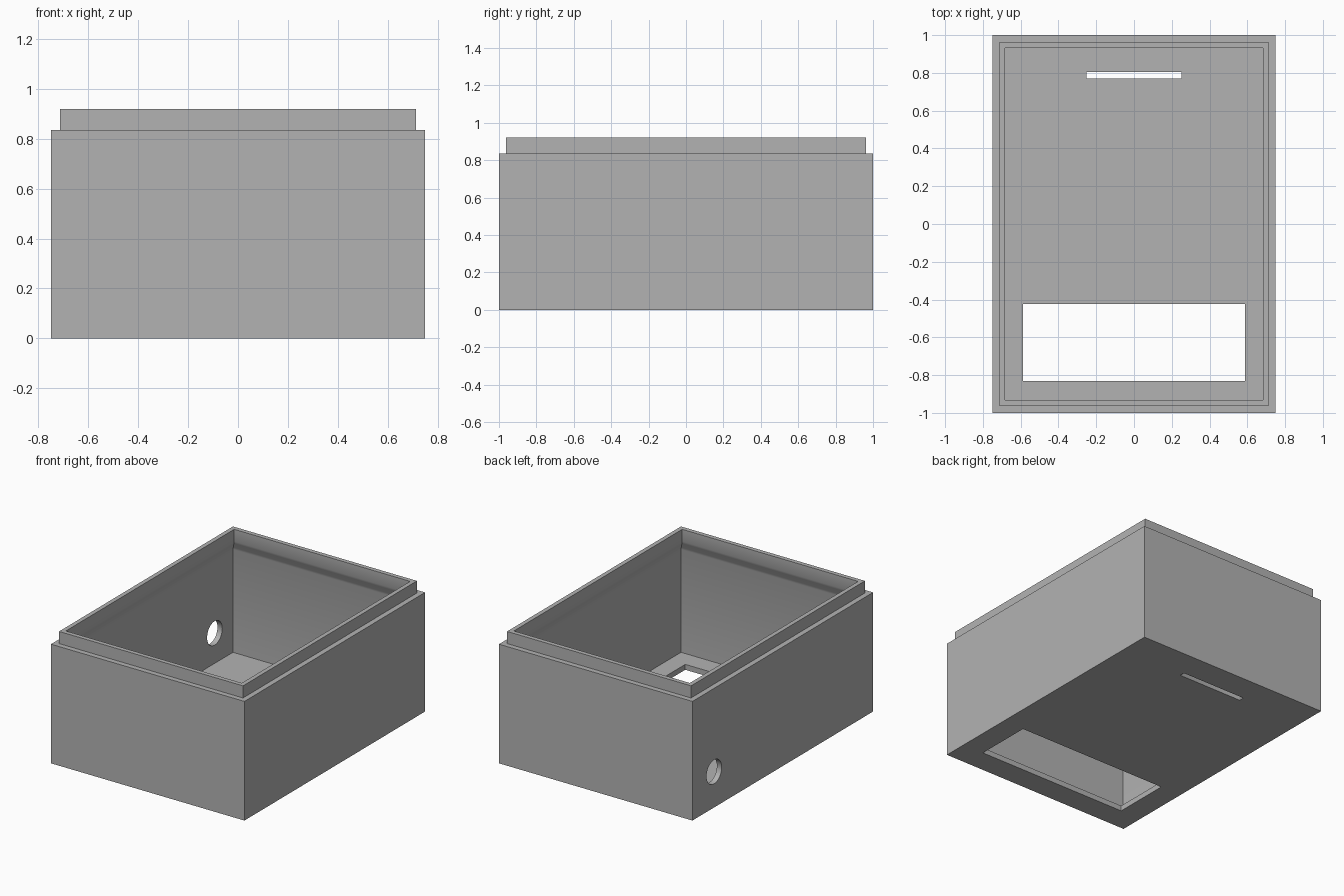
import bpy, bmesh, math
from mathutils import Matrix

old = bpy.data.objects.get("Cube")
if old:
    bpy.data.objects.remove(old, do_unlink=True)

HX, HY = 0.75, 1.0          # outer half sizes
WALL, LIP_IN = 0.037, 0.068  # wall thickness, inset of the lip's inner face
RIM, TOP, FLOOR = 0.835, 0.92, 0.038

grey = bpy.data.materials.new("plain grey")
grey.use_nodes = True
colour = (0.45, 0.45, 0.45, 1)
grey.diffuse_color = colour
grey.node_tree.nodes["Principled BSDF"].inputs["Base Color"].default_value = colour


def make_object(name, bm):
    bmesh.ops.recalc_face_normals(bm, faces=bm.faces)
    mesh = bpy.data.meshes.new(name)
    bm.to_mesh(mesh)
    bm.free()
    mesh.materials.append(grey)
    obj = bpy.data.objects.new(name, mesh)
    bpy.context.collection.objects.link(obj)
    return obj


def nested_box(name, profile):
    """Sweep an (inset, height) profile round the rectangle and cap both ends."""
    bm = bmesh.new()
    rings = []
    for inset, z in profile:
        x, y = HX - inset, HY - inset
        rings.append([bm.verts.new((sx * x, sy * y, z))
                      for sx, sy in ((-1, -1), (1, -1), (1, 1), (-1, 1))])
    for a, b in zip(rings, rings[1:]):
        for i in range(4):
            j = (i + 1) % 4
            bm.faces.new((a[i], a[j], b[j], b[i]))
    bm.faces.new(rings[0])
    bm.faces.new(rings[-1])
    return make_object(name, bm)


def cut(target, cutter):
    """Subtract the cutter from the target, then discard the cutter."""
    cutter.hide_render = True
    mod = target.modifiers.new("opening", "BOOLEAN")
    mod.operation, mod.solver, mod.object = "DIFFERENCE", "EXACT", cutter
    bpy.context.view_layer.objects.active = target
    bpy.ops.object.modifier_apply(modifier=mod.name)
    bpy.data.objects.remove(cutter, do_unlink=True)


def floor_cutter(name, x, y0, y1, corner=0):
    bm = bmesh.new()
    bmesh.ops.create_cube(bm, size=1)
    bmesh.ops.transform(bm, verts=bm.verts, matrix=Matrix.Translation((0, (y0 + y1) / 2, 0))
                        @ Matrix.Diagonal((2 * x, y1 - y0, 0.2, 1)))
    if corner:
        upright = [e for e in bm.edges if abs(e.verts[0].co.z - e.verts[1].co.z) > 0.1]
        bmesh.ops.bevel(bm, geom=upright, offset=corner, segments=3, profile=0.5, affect="EDGES")
    return make_object(name, bm)


# Open case: outer wall, stepped rim, lip, undercut below the lip, inner wall, floor
case = nested_box("open_case", [
    (0, 0), (0, RIM), (WALL, RIM), (WALL, TOP), (LIP_IN, TOP),
    (LIP_IN, RIM), (LIP_IN - 0.006, 0.818), (WALL + 0.006, 0.777),
    (WALL, 0.76), (WALL, FLOOR)])

# Floor openings: wide window at the front, narrow slot at the back
cut(case, floor_cutter("window_cutter", 0.587, -0.83, -0.424))
cut(case, floor_cutter("slot_cutter", 0.252, 0.769, 0.806, 0.006))

# Round cable hole through the side wall
bm = bmesh.new()
bmesh.ops.create_cone(bm, cap_ends=True, segments=48, radius1=0.084, radius2=0.084, depth=0.3,
                      matrix=Matrix.Translation((-HX, 0.76, 0.25)) @ Matrix.Rotation(math.pi / 2, 4, "Y"))
cut(case, make_object("hole_cutter", bm))

# Smooth the round surfaces, keep the box edges sharp
bpy.ops.object.select_all(action="DESELECT")
case.select_set(True)
bpy.context.view_layer.objects.active = case
bpy.ops.object.shade_smooth_by_angle(angle=math.radians(30))
